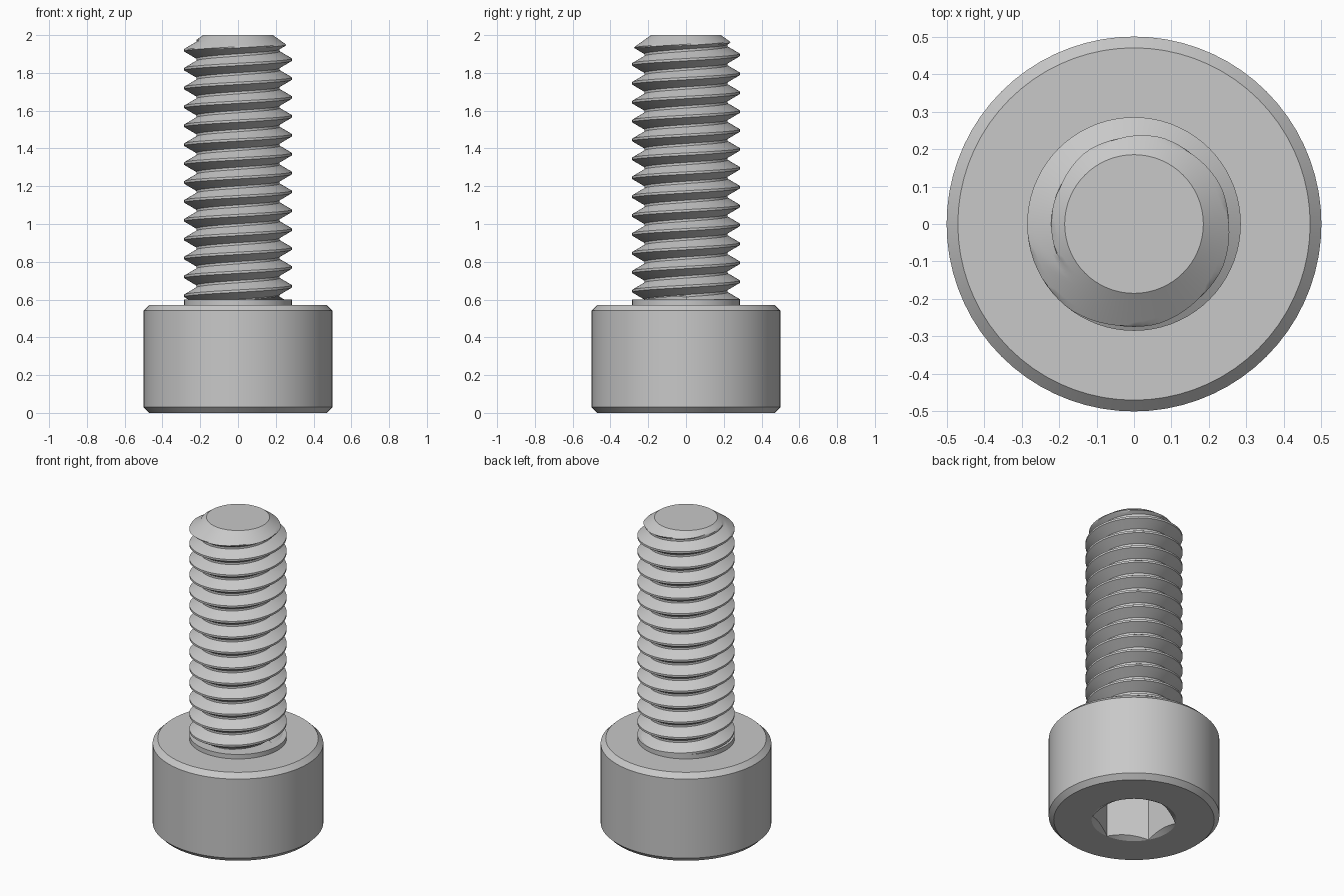
import bpy, bmesh
from math import sin, cos, pi, radians

default = bpy.data.objects.get("Cube")
if default:
    bpy.data.objects.remove(default)

steel = bpy.data.materials.new("grey steel")
steel.use_nodes = True
GREY = (0.58, 0.58, 0.58, 1)
steel.diffuse_color = GREY
steel.node_tree.nodes["Principled BSDF"].inputs["Base Color"].default_value = GREY

SEGS = 72
HEAD_R, HEAD_H, CHAMFER = 0.5, 0.571, 0.03
HEX_R, HEX_DEPTH = 0.247, 0.286
CREST_R, ROOT_R, PITCH = 0.285, 0.221, 0.1
TIP_R, TOP, TIP_SLOPE = 0.185, 2.0, 1.4
COLLAR_TOP = 0.6


def finish(bm, name):
    bmesh.ops.remove_doubles(bm, verts=bm.verts, dist=1e-5)
    bmesh.ops.recalc_face_normals(bm, faces=bm.faces)
    mesh = bpy.data.meshes.new(name)
    bm.to_mesh(mesh)
    bm.free()
    mesh.materials.append(steel)
    obj = bpy.data.objects.new(name, mesh)
    bpy.context.collection.objects.link(obj)
    bpy.ops.object.select_all(action='DESELECT')
    obj.select_set(True)
    bpy.context.view_layer.objects.active = obj
    bpy.ops.object.shade_smooth_by_angle(angle=radians(25))


def lathe(name, rings):
    """Stack rings given as functions of angle -> (radius, height); cap both ends."""
    bm = bmesh.new()
    loops = []
    for ring in rings:
        loop = []
        for i in range(SEGS):
            a = 2 * pi * i / SEGS
            r, z = ring(a)
            loop.append(bm.verts.new((r * cos(a), r * sin(a), z)))
        loops.append(loop)
    for low, high in zip(loops, loops[1:]):
        for i in range(SEGS):
            j = (i + 1) % SEGS
            bm.faces.new((low[i], low[j], high[j], high[i]))
    bm.faces.new(loops[0])
    bm.faces.new(loops[-1])
    finish(bm, name)


def circle(r, z):
    return lambda a: (r, z)


def hex_radius(a):
    # Corners point along the y axis
    return HEX_R * cos(pi / 6) / cos((a + pi / 6) % (pi / 3) - pi / 6)


# Head: socket floor, hexagonal walls, countersunk rim, chamfered cylinder
lathe("head", [
    lambda a: (hex_radius(a), HEX_DEPTH),
    lambda a: (hex_radius(a), (HEX_R - hex_radius(a)) * 0.6),
    circle(HEX_R + 0.001, 0),
    circle(HEAD_R - CHAMFER, 0),
    circle(HEAD_R, CHAMFER),
    circle(HEAD_R, HEAD_H - CHAMFER),
    circle(HEAD_R - CHAMFER, HEAD_H),
])

# Plain collar under the thread
lathe("collar", [circle(CREST_R, HEAD_H - 0.01), circle(CREST_R, COLLAR_TOP)])


# Threaded shank: helical sweep of a flat-topped V, trimmed by the tip chamfer
def thread_radius(u):
    d = abs(u - 0.5) * 16          # 0 at crest centre, 8 at root centre
    t = min(max((7 - d) / 6, 0), 1)
    return ROOT_R + (CREST_R - ROOT_R) * t


def shank():
    bm = bmesh.new()
    steps, turns, start = 16, 16, 0.52
    columns = []
    for i in range(SEGS + 1):
        a = 2 * pi * i / SEGS
        column = []
        for k in range(turns * steps + 1):
            z = start + PITCH * (k / steps + i / SEGS)
            z = min(max(z, HEAD_H - 0.02), TOP)
            r = min(thread_radius(k / steps % 1), TIP_R + (TOP - z) * TIP_SLOPE)
            column.append(bm.verts.new((r * cos(a), r * sin(a), z)))
        columns.append(column)
    for c, d in zip(columns, columns[1:]):
        for k in range(turns * steps):
            bm.faces.new((c[k], d[k], d[k + 1], c[k + 1]))
    bmesh.ops.dissolve_degenerate(bm, dist=1e-5, edges=bm.edges)
    # Flat tip
    bm.faces.new([bm.verts.new((TIP_R * cos(2 * pi * i / SEGS),
                                TIP_R * sin(2 * pi * i / SEGS), TOP))
                  for i in range(SEGS)])
    finish(bm, "threaded_shank")


shank()
